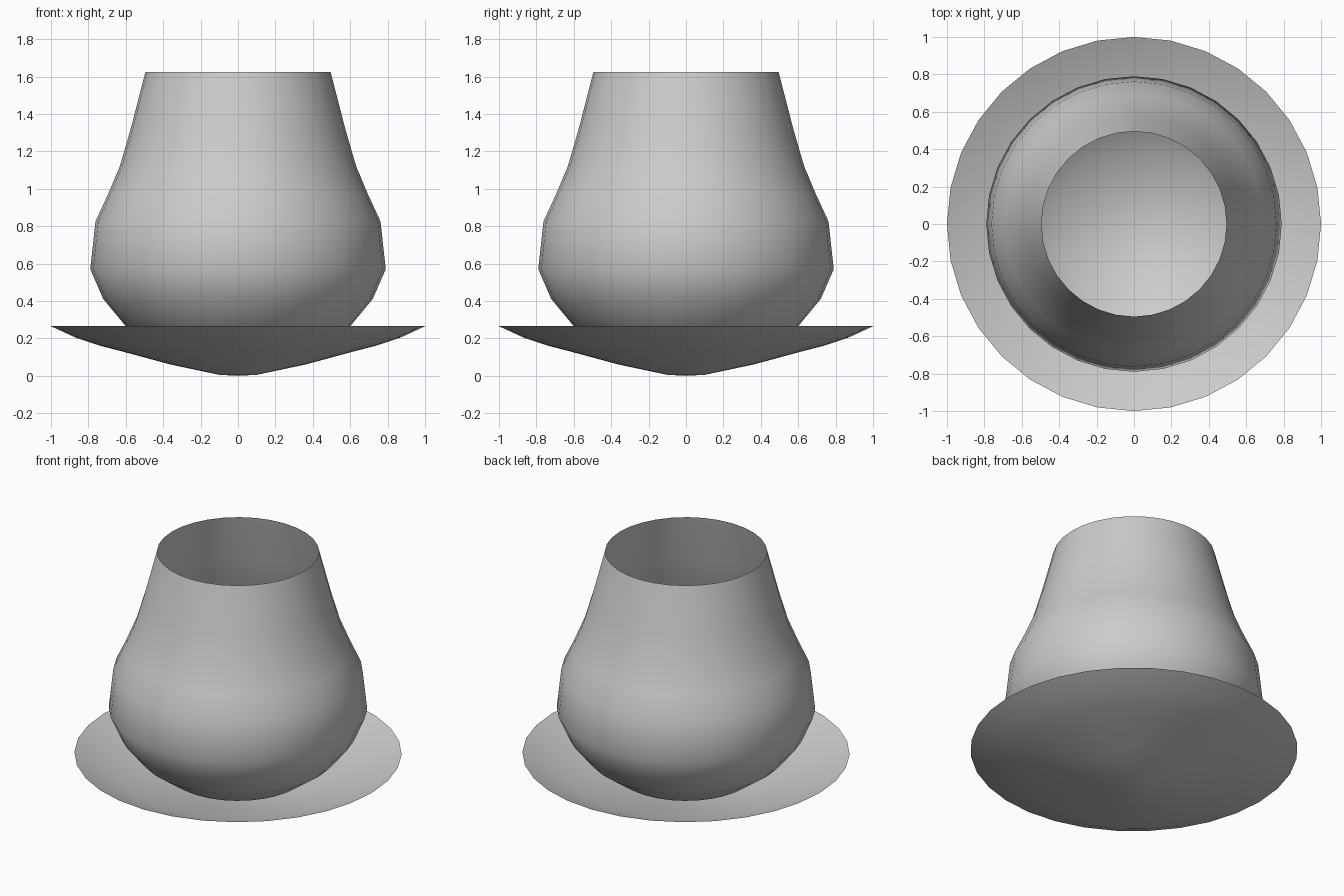
import bpy, bmesh, math

if "Cube" in bpy.data.objects:
    bpy.data.objects.remove(bpy.data.objects["Cube"])

SIDES = 32


def lathe(name, profile):
    """Revolve (radius, z) points around z; radius 0 makes a pole."""
    bm = bmesh.new()
    rings = []
    for r, z in profile:
        if r == 0:
            rings.append([bm.verts.new((0, 0, z))] * SIDES)
        else:
            rings.append([bm.verts.new((r * math.cos(2 * math.pi * i / SIDES),
                                        r * math.sin(2 * math.pi * i / SIDES), z))
                          for i in range(SIDES)])
    for low, high in zip(rings, rings[1:]):
        for i in range(SIDES):
            j = (i + 1) % SIDES
            quad = [low[i], low[j], high[j], high[i]]
            face = bm.faces.new(list(dict.fromkeys(quad)))
            face.smooth = True
    mesh = bpy.data.meshes.new(name)
    bm.to_mesh(mesh)
    bm.free()
    obj = bpy.data.objects.new(name, mesh)
    bpy.context.collection.objects.link(obj)
    return obj


# Shallow thin dish
lathe("saucer", [(0, 0), (0.1, 0.005), (0.36, 0.06), (0.6, 0.125),
                 (0.735, 0.16), (0.87, 0.205), (1.0, 0.265)])

# Open thin-walled cup with a rounded bowl bottom
lathe("cup", [(0, 0.03), (0.2, 0.055), (0.43, 0.143), (0.6, 0.265),
              (0.72, 0.41), (0.79, 0.57), (0.762, 0.825), (0.695, 0.97),
              (0.632, 1.12), (0.575, 1.315), (0.495, 1.625)])
